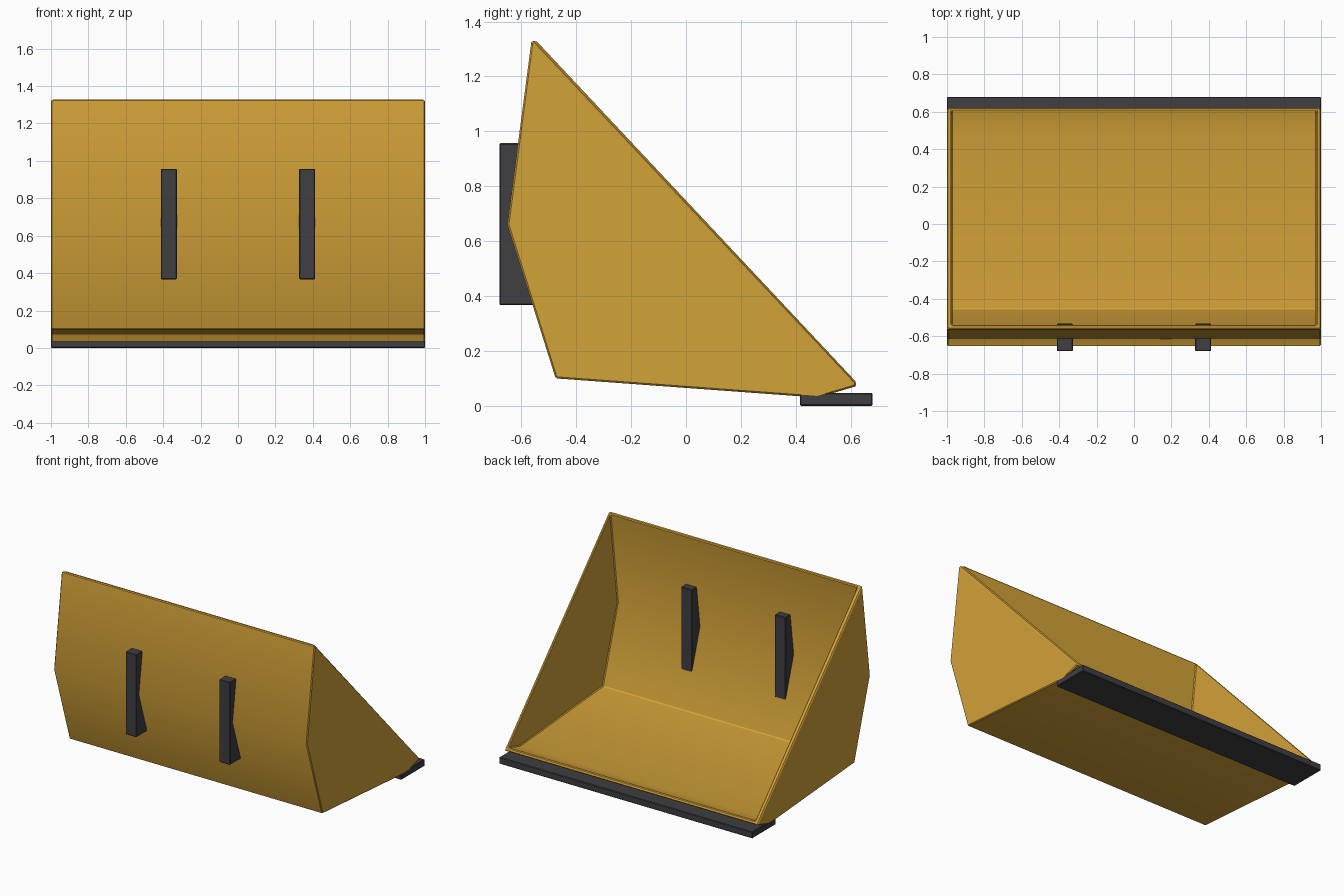
import bpy, bmesh

if "Cube" in bpy.data.objects:
    bpy.data.objects.remove(bpy.data.objects["Cube"])


def material(name, color):
    m = bpy.data.materials.new(name)
    m.diffuse_color = color
    m.use_nodes = True
    m.node_tree.nodes["Principled BSDF"].inputs["Base Color"].default_value = m.diffuse_color
    return m


yellow = material("yellow_paint", (0.65, 0.36, 0.04, 1))
steel = material("dark_steel", (0.05, 0.05, 0.055, 1))


def finish(name, bm, mat, bevel, thickness=0):
    bmesh.ops.recalc_face_normals(bm, faces=bm.faces)
    mesh = bpy.data.meshes.new(name)
    bm.to_mesh(mesh)
    bm.free()
    obj = bpy.data.objects.new(name, mesh)
    bpy.context.collection.objects.link(obj)
    mesh.materials.append(mat)
    bpy.ops.object.select_all(action='DESELECT')
    obj.select_set(True)
    bpy.context.view_layer.objects.active = obj
    if thickness:
        sol = obj.modifiers.new("walls", 'SOLIDIFY')
        sol.thickness, sol.offset = thickness, -1
        sol.use_even_offset = sol.use_quality_normals = True
    bev = obj.modifiers.new("edges", 'BEVEL')
    bev.width, bev.segments = bevel, 1
    bev.limit_method, bev.angle_limit = 'ANGLE', 0.6
    bpy.ops.object.convert(target='MESH')
    bpy.ops.object.shade_smooth_by_angle(angle=0.53)
    return obj


def box(name, x, y, z, bevel):
    bm = bmesh.new()
    bmesh.ops.create_cube(bm, size=1)
    for v in bm.verts:
        for i, (lo, hi) in enumerate((x, y, z)):
            v.co[i] = hi if v.co[i] > 0 else lo
    return finish(name, bm, steel, bevel)


# Bucket shell: folded plate with two side cheeks, open along the slope
profile = [(-0.563, 1.33), (-0.651, 0.66), (-0.475, 0.10), (0.48, 0.03), (0.622, 0.072)]
bm = bmesh.new()
left, right = ([bm.verts.new((x, y, z)) for y, z in profile] for x in (-1, 1))
for i in range(len(profile) - 1):
    bm.faces.new((left[i], left[i + 1], right[i + 1], right[i]))
bm.faces.new(left)
bm.faces.new(right)
# Orient the open shell outward from the plate facing the front
bm.normal_update()
outward = bm.copy()
bm.free()
shell = finish("bucket_shell", outward, yellow, 0.006, 0.025)

# Cutting edge under the lip
box("cutting_edge", (-1, 1), (0.415, 0.68), (0, 0.047), 0.004)

# Mounting brackets through the back plate
for side, x in (("left", -0.37), ("right", 0.37)):
    box(side + "_mount_bracket", (x - 0.043, x + 0.043), (-0.68, -0.533), (0.367, 0.957), 0.004)
